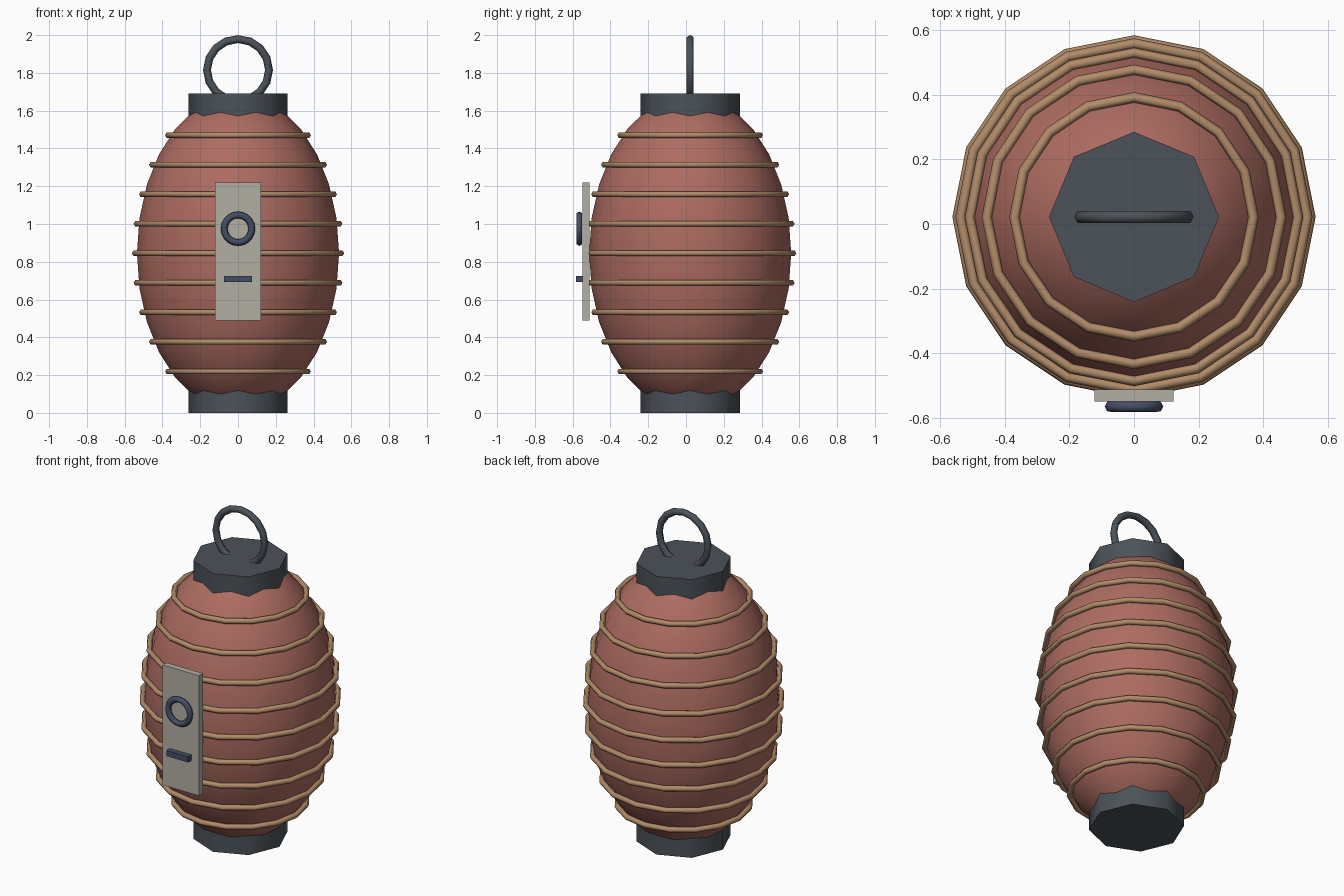
import bpy
from math import pi, radians, sqrt

if "Cube" in bpy.data.objects:
    bpy.data.objects.remove(bpy.data.objects["Cube"])

CY = 0.022      # lantern axis, set back because the plate sticks out in front
MID = 0.845     # middle height of the paper shell


def material(name, rgb):
    m = bpy.data.materials.new(name)
    m.diffuse_color = (*rgb, 1)
    m.use_nodes = True
    m.node_tree.nodes["Principled BSDF"].inputs["Base Color"].default_value = m.diffuse_color
    return m


PAPER = material("red_paper", (0.42, 0.15, 0.12))
BAMBOO = material("bamboo", (0.44, 0.26, 0.14))
IRON = material("dark_iron", (0.07, 0.085, 0.10))
CARD = material("pale_card", (0.45, 0.43, 0.37))
INK = material("navy_ink", (0.06, 0.075, 0.13))


def finish(name, mat, smooth=None):
    ob = bpy.context.object
    ob.name = ob.data.name = name
    bpy.ops.object.transform_apply(location=False, rotation=True, scale=True)
    if smooth:
        bpy.ops.object.shade_smooth_by_angle(angle=radians(smooth))
    ob.data.materials.append(mat)
    return ob


def ring(name, mat, loc, major, minor, upright=False, sides=16):
    bpy.ops.mesh.primitive_torus_add(
        location=loc, rotation=(pi / 2 if upright else 0, 0, 0),
        major_radius=major, minor_radius=minor,
        major_segments=sides, minor_segments=6)
    return finish(name, mat, 80)


def box(name, mat, x, y, z):
    lo, hi = zip(x, y, z)
    bpy.ops.mesh.primitive_cube_add(
        size=1, location=[(a + b) / 2 for a, b in zip(lo, hi)])
    bpy.context.object.scale = [b - a for a, b in zip(lo, hi)]
    return finish(name, mat)


# paper shell
bpy.ops.mesh.primitive_uv_sphere_add(segments=16, ring_count=14, radius=1,
                                     location=(0, CY, MID))
bpy.context.object.scale = (0.535, 0.535, 0.84)
finish("paper_shell", PAPER, 60)

# bamboo hoops following the shell
for i in range(9):
    d = (i - 4) * 0.1563
    ring(f"hoop_{i + 1}", BAMBOO, (0, CY, MID + d),
         0.546 * sqrt(1 - (d / 0.85) ** 2), 0.016)

# octagonal end caps
for name, z0, z1 in (("bottom_cap", 0, 0.135), ("top_cap", 1.555, 1.69)):
    bpy.ops.mesh.primitive_cylinder_add(vertices=8, radius=0.263, depth=z1 - z0,
                                        location=(0, CY, (z0 + z1) / 2))
    finish(name, IRON, 50)

# carrying ring
ring("handle", IRON, (0, CY, 1.815), 0.164, 0.021, upright=True)

# front plate with ring and bar ornaments
box("front_plate", CARD, (-0.122, 0.122), (-0.549, -0.512), (0.49, 1.22))
ring("plate_ring", INK, (0, -0.565, 0.975), 0.073, 0.018, upright=True, sides=20)
box("plate_bar", INK, (-0.073, 0.073), (-0.582, -0.547), (0.692, 0.726))
